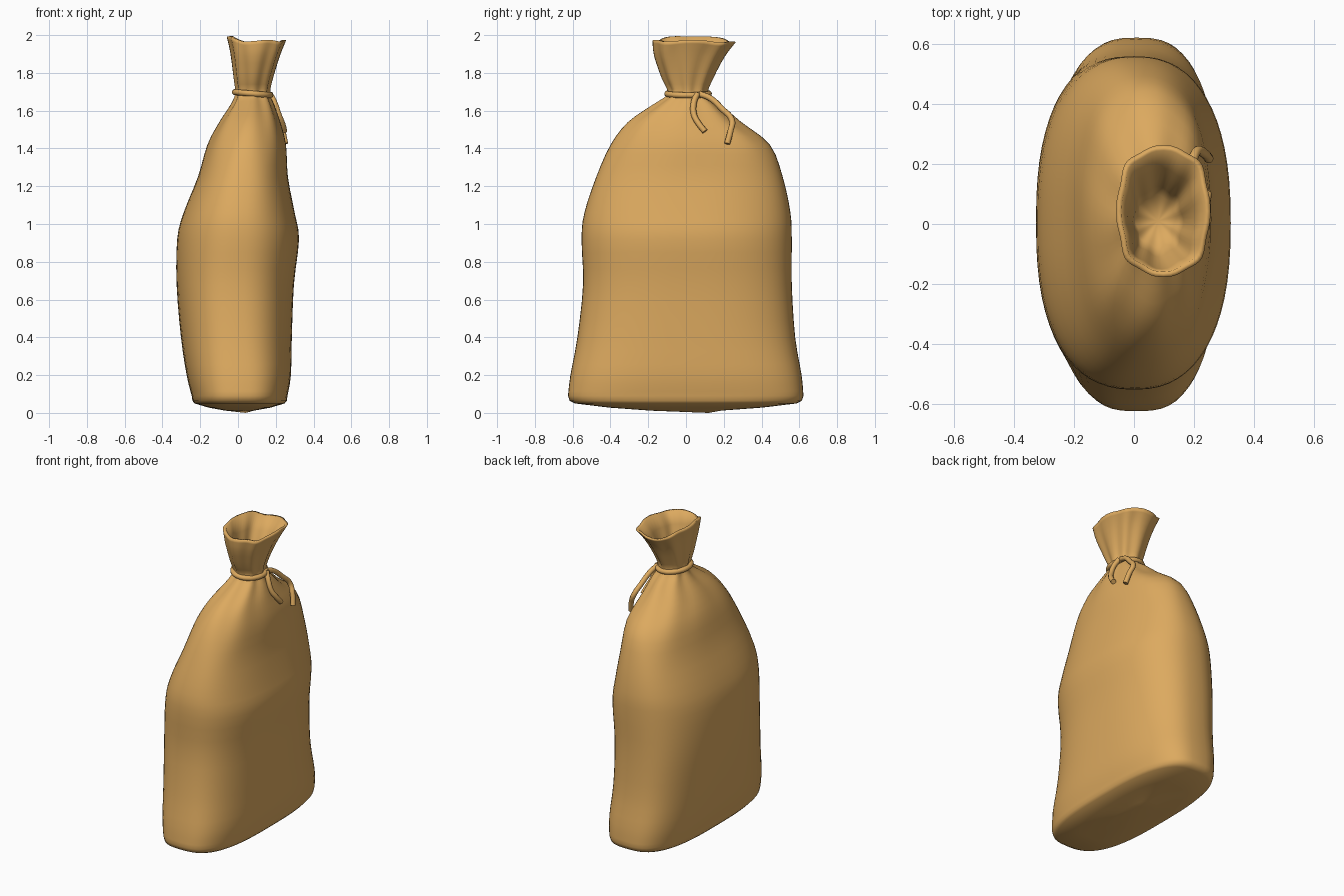
import bpy, bmesh, math
from mathutils import Vector

if "Cube" in bpy.data.objects:
    bpy.data.objects.remove(bpy.data.objects["Cube"])

cloth = bpy.data.materials.new("tan cloth")
cloth.diffuse_color = (0.72, 0.40, 0.115, 1)
cloth.use_nodes = True
cloth.node_tree.nodes["Principled BSDF"].inputs["Base Color"].default_value = cloth.diffuse_color

# z, xmin, xmax, ymin, ymax, squareness, pleat depth
KEYS = [
    (0.09, -0.245, 0.262, -0.625, 0.622, 2.9, 0),
    (0.20, -0.272, 0.280, -0.612, 0.612, 2.8, 0),
    (0.40, -0.302, 0.285, -0.575, 0.578, 2.6, 0),
    (0.68, -0.325, 0.296, -0.545, 0.560, 2.5, 0),
    (0.92, -0.322, 0.323, -0.553, 0.560, 2.4, 0),
    (1.06, -0.288, 0.300, -0.538, 0.553, 2.4, 0),
    (1.25, -0.212, 0.264, -0.475, 0.512, 2.4, 0),
    (1.42, -0.160, 0.252, -0.395, 0.440, 2.3, 0.01),
    (1.54, -0.095, 0.220, -0.300, 0.285, 2.2, 0.025),
    (1.63, -0.035, 0.186, -0.170, 0.180, 2.1, 0.05),
    (1.69, -0.010, 0.165, -0.092, 0.112, 2.1, 0.06),
    (1.77, -0.018, 0.180, -0.122, 0.138, 2.2, 0.05),
    (1.89, -0.035, 0.218, -0.162, 0.198, 2.5, 0.04),
    (1.97, -0.056, 0.252, -0.172, 0.258, 2.6, 0.025),
]
SEG = 64


def spline(i, t):
    """Smooth blend between neighbouring sections."""
    p = [KEYS[max(0, min(len(KEYS) - 1, i + k))] for k in (-1, 0, 1, 2)]
    out = []
    for a, b, c, d in zip(*p):
        out.append(0.5 * (2 * b + (c - a) * t + (2 * a - 5 * b + 4 * c - d) * t * t
                          + (3 * b - a - 3 * c + d) * t ** 3))
    return out


def ring(section, inset=0.0, scale=1.0):
    z, x0, x1, y0, y1, n, pleat = section
    cx, cy = (x0 + x1) / 2, (y0 + y1) / 2
    a, b = (x1 - x0) / 2 - inset, (y1 - y0) / 2 - inset
    pts = []
    for k in range(SEG):
        t = 2 * math.pi * k / SEG
        c, s = math.cos(t), math.sin(t)
        f = scale * (1 + pleat * math.cos(8 * t + 0.6 * math.sin(2 * t)))
        x = cx + f * a * math.copysign(abs(c) ** (2 / n), c)
        y = cy + f * b * math.copysign(abs(s) ** (2 / n), s)
        # the mouth edge waves up and down
        w = max(0, (z - 1.8) / 0.17)
        zz = z + w * (0.028 * max(0, -c) ** 3 - 0.008 * max(0, s) + 0.005 * math.cos(5 * t))
        pts.append(Vector((x, y, zz)))
    return pts


# sack: bottom, body, neck, flared mouth and inside of the mouth
rings = []
for sc, z in ((0.3, 0.012), (0.65, 0.028), (0.94, 0.05), (0.985, 0.064)):
    rings.append(ring([z] + list(KEYS[0][1:]), scale=sc))
for i in range(len(KEYS) - 1):
    for j in range(3):
        rings.append(ring(spline(i, j / 3)))
rings.append(ring(KEYS[-1]))
for i in (13, 12, 11, 10):
    rings.append(ring(KEYS[i], inset=0.018))

bm = bmesh.new()
loops = [[bm.verts.new(p) for p in r] for r in rings]
for lo, hi in zip(loops, loops[1:]):
    for k in range(SEG):
        m = (k + 1) % SEG
        bm.faces.new((lo[k], lo[m], hi[m], hi[k]))
for loop, centre in ((loops[0], (0.04, 0.12, 0.0)), (loops[-1], (0.08, 0.01, 1.67))):
    v = bm.verts.new(centre)
    for k in range(SEG):
        bm.faces.new((loop[k], loop[(k + 1) % SEG], v))
bmesh.ops.recalc_face_normals(bm, faces=bm.faces)
me = bpy.data.meshes.new("sack")
bm.to_mesh(me)
bm.free()
sack = bpy.data.objects.new("sack", me)
bpy.context.collection.objects.link(sack)
me.materials.append(cloth)
for p in me.polygons:
    p.use_smooth = True


def cord(name, pts, closed=False, r=0.016):
    cu = bpy.data.curves.new(name, 'CURVE')
    cu.dimensions = '3D'
    cu.bevel_depth = r
    cu.bevel_resolution = 3
    cu.resolution_u = 6
    cu.use_fill_caps = True
    sp = cu.splines.new('BEZIER')
    sp.bezier_points.add(len(pts) - 1)
    for bp, p in zip(sp.bezier_points, pts):
        bp.co = p
        bp.handle_left_type = bp.handle_right_type = 'AUTO'
    sp.use_cyclic_u = closed
    cu.materials.append(cloth)
    ob = bpy.data.objects.new(name, cu)
    bpy.context.collection.objects.link(ob)


# cord tied round the neck, with two loose ends
loop = []
for k in range(12):
    t = 2 * math.pi * k / 12
    loop.append((0.077 + 0.094 * math.cos(t), 0.011 + 0.11 * math.sin(t),
                 1.69 - 0.008 * math.cos(t)))
cord("neck_cord", loop, True)
cord("short_cord_end", [(0.168, 0.06, 1.69), (0.192, 0.042, 1.645), (0.215, 0.042, 1.58),
                        (0.235, 0.068, 1.53), (0.245, 0.10, 1.49)])
cord("long_cord_end", [(0.160, 0.07, 1.69), (0.172, 0.13, 1.665), (0.19, 0.19, 1.61),
                       (0.21, 0.243, 1.55), (0.235, 0.235, 1.49), (0.25, 0.218, 1.425)])
